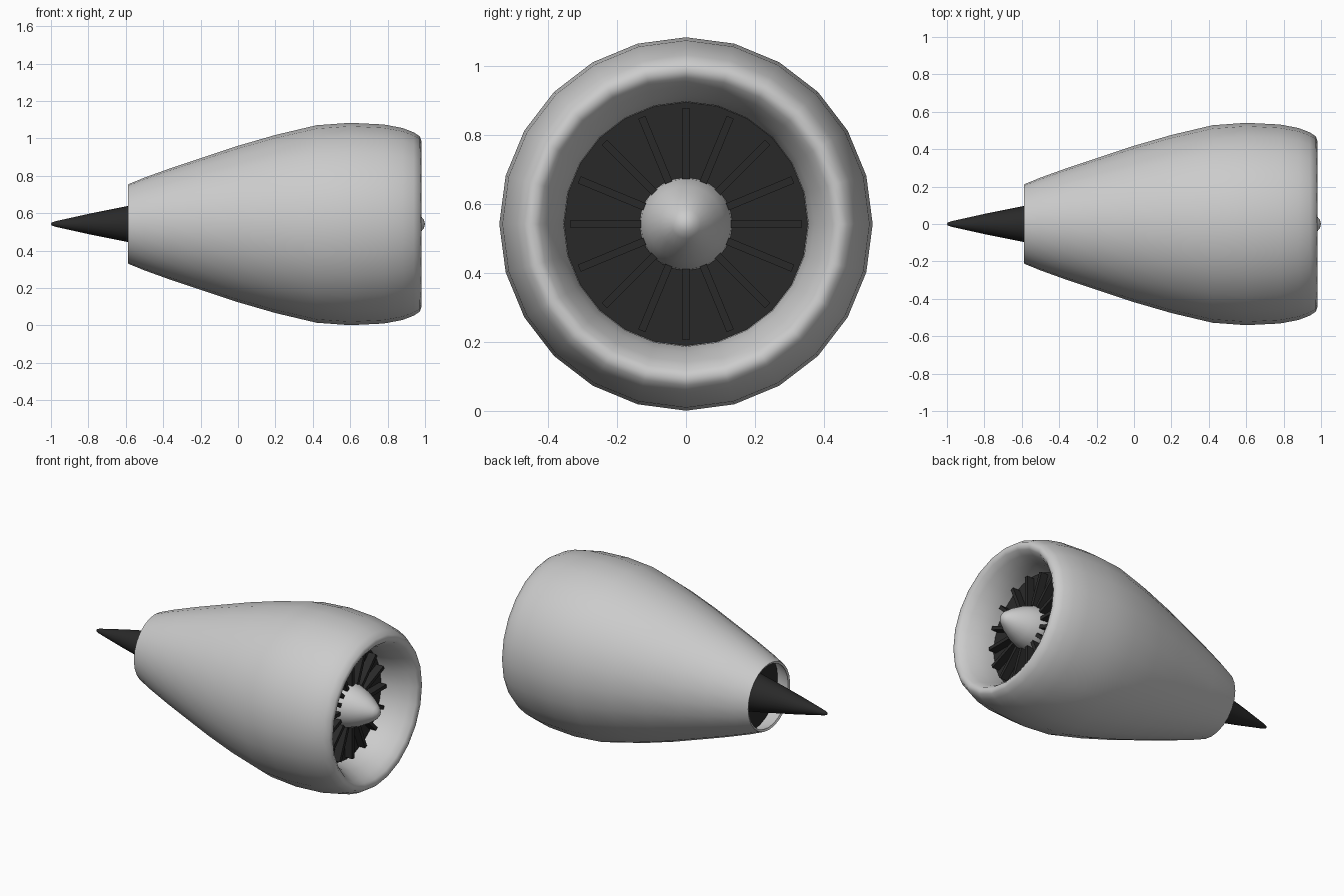
import bpy, bmesh, math
from mathutils import Matrix, Vector

if "Cube" in bpy.data.objects:
    bpy.data.objects.remove(bpy.data.objects["Cube"])

CZ = 0.542  # height of the engine axis
black = bpy.data.materials.new("black")
black.diffuse_color = (0.022, 0.022, 0.022, 1)
black.use_nodes = True
black.node_tree.nodes["Principled BSDF"].inputs["Base Color"].default_value = black.diffuse_color


def finish(bm, name, mat=None, angle=40):
    bmesh.ops.remove_doubles(bm, verts=bm.verts, dist=1e-5)
    bmesh.ops.recalc_face_normals(bm, faces=bm.faces)
    me = bpy.data.meshes.new(name)
    bm.to_mesh(me)
    bm.free()
    ob = bpy.data.objects.new(name, me)
    ob.location.z = CZ
    bpy.context.collection.objects.link(ob)
    if mat:
        me.materials.append(mat)
    bpy.ops.object.select_all(action='DESELECT')
    ob.select_set(True)
    bpy.context.view_layer.objects.active = ob
    bpy.ops.object.shade_smooth_by_angle(angle=math.radians(angle))
    return ob


def lathe(name, profile, mat=None, sides=24, closed=False, angle=40):
    """Revolve (x, radius) points around the x axis."""
    bm = bmesh.new()
    vs = [bm.verts.new((x, 0, r)) for x, r in profile]
    es = [bm.edges.new(p) for p in zip(vs, vs[1:])]
    if closed:
        es.append(bm.edges.new((vs[-1], vs[0])))
    bmesh.ops.spin(bm, geom=vs + es, cent=(0, 0, 0), axis=(1, 0, 0),
                   angle=math.tau, steps=sides, use_merge=True)
    return finish(bm, name, mat, angle)


def inset(profile, t):
    """Offset a profile to the right-hand side of its direction by t."""
    out = []
    for i, p in enumerate(profile):
        a = Vector(profile[max(i - 1, 0)])
        b = Vector(profile[min(i + 1, len(profile) - 1)])
        d = (b - a).normalized()
        out.append((p[0] + d.y * t, p[1] - d.x * t))
    return out


# nacelle: thin shell, outer skin rolling over the lip into the intake
skin = [(-0.588, 0.212), (-0.5, 0.248), (-0.35, 0.302), (-0.2, 0.352), (0, 0.418),
        (0.2, 0.476), (0.42, 0.528), (0.6, 0.541), (0.78, 0.532), (0.88, 0.513),
        (0.94, 0.49), (0.973, 0.468), (0.98, 0.445), (0.968, 0.424), (0.93, 0.4),
        (0.87, 0.372), (0.8, 0.355), (0.74, 0.352)]
lathe("nacelle", skin + inset(skin, 0.014)[::-1], closed=True, angle=60)

# fan backing disc and rear bulkhead
lathe("fan_disc", [(0.765, 0), (0.765, 0.353), (0.745, 0.353), (0.745, 0)], black)
lathe("rear_bulkhead", [(-0.48, 0), (-0.48, 0.241), (-0.46, 0.248), (-0.46, 0)], black)

# nose spinner
lathe("spinner", [(1.0, 0), (0.994, 0.022), (0.978, 0.042), (0.93, 0.077),
                  (0.87, 0.11), (0.81, 0.131), (0.78, 0.135), (0.755, 0.135), (0.755, 0)])

# exhaust cone
lathe("exhaust_cone", [(-1.0, 0), (-0.996, 0.007), (-0.98, 0.014), (-0.8, 0.054),
                       (-0.59, 0.096), (-0.475, 0.118), (-0.475, 0)], black)

# sixteen fan blades
bm = bmesh.new()
for i in range(16):
    m = (Matrix.Rotation(i * math.tau / 16, 4, 'X')
         @ Matrix.Translation((0.785, 0, 0.2325))
         @ Matrix.Diagonal((0.06, 0.022, 0.205, 1)))
    bmesh.ops.create_cube(bm, size=1, matrix=m)
finish(bm, "fan_blades", black)
